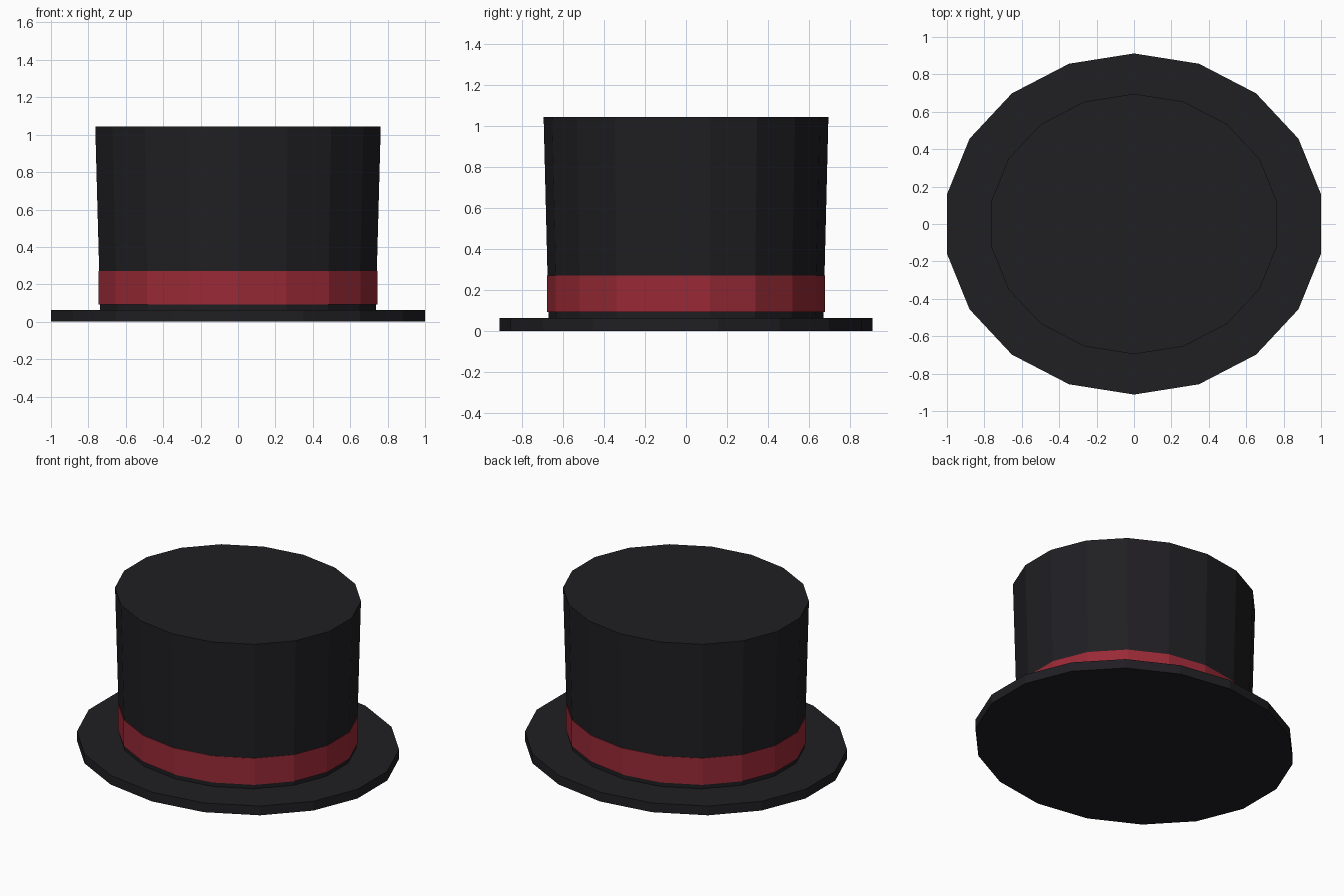
import bpy

if "Cube" in bpy.data.objects:
    bpy.data.objects.remove(bpy.data.objects["Cube"])

SIDES = 18
DEPTH_RATIO = 0.898  # the hat is slightly oval


def material(name, rgb):
    mat = bpy.data.materials.new(name)
    mat.diffuse_color = (*rgb, 1)
    mat.use_nodes = True
    mat.node_tree.nodes["Principled BSDF"].inputs["Base Color"].default_value = mat.diffuse_color
    return mat


def tapered_drum(name, r_bottom, r_top, z_bottom, z_top, mat):
    """Closed 18-sided oval drum with a vertex facing +y and -y."""
    bpy.ops.mesh.primitive_cone_add(
        vertices=SIDES, radius1=r_bottom, radius2=r_top,
        depth=z_top - z_bottom, location=(0, 0, (z_bottom + z_top) / 2))
    obj = bpy.context.object
    obj.name = name
    obj.scale.y = DEPTH_RATIO
    bpy.ops.object.transform_apply(location=False, rotation=False, scale=True)
    obj.data.materials.append(mat)
    return obj


felt = material("black_felt", (0.014, 0.013, 0.016))
ribbon = material("red_ribbon", (0.32, 0.023, 0.037))

# Wide flat brim
tapered_drum("brim", 1.0154, 1.0154, 0.0, 0.062, felt)
# Crown flaring gently upwards
tapered_drum("crown", 0.748, 0.775, 0.062, 1.045, felt)
# Straight ribbon around the base of the crown
tapered_drum("hat_band", 0.7565, 0.7565, 0.092, 0.27, ribbon)
